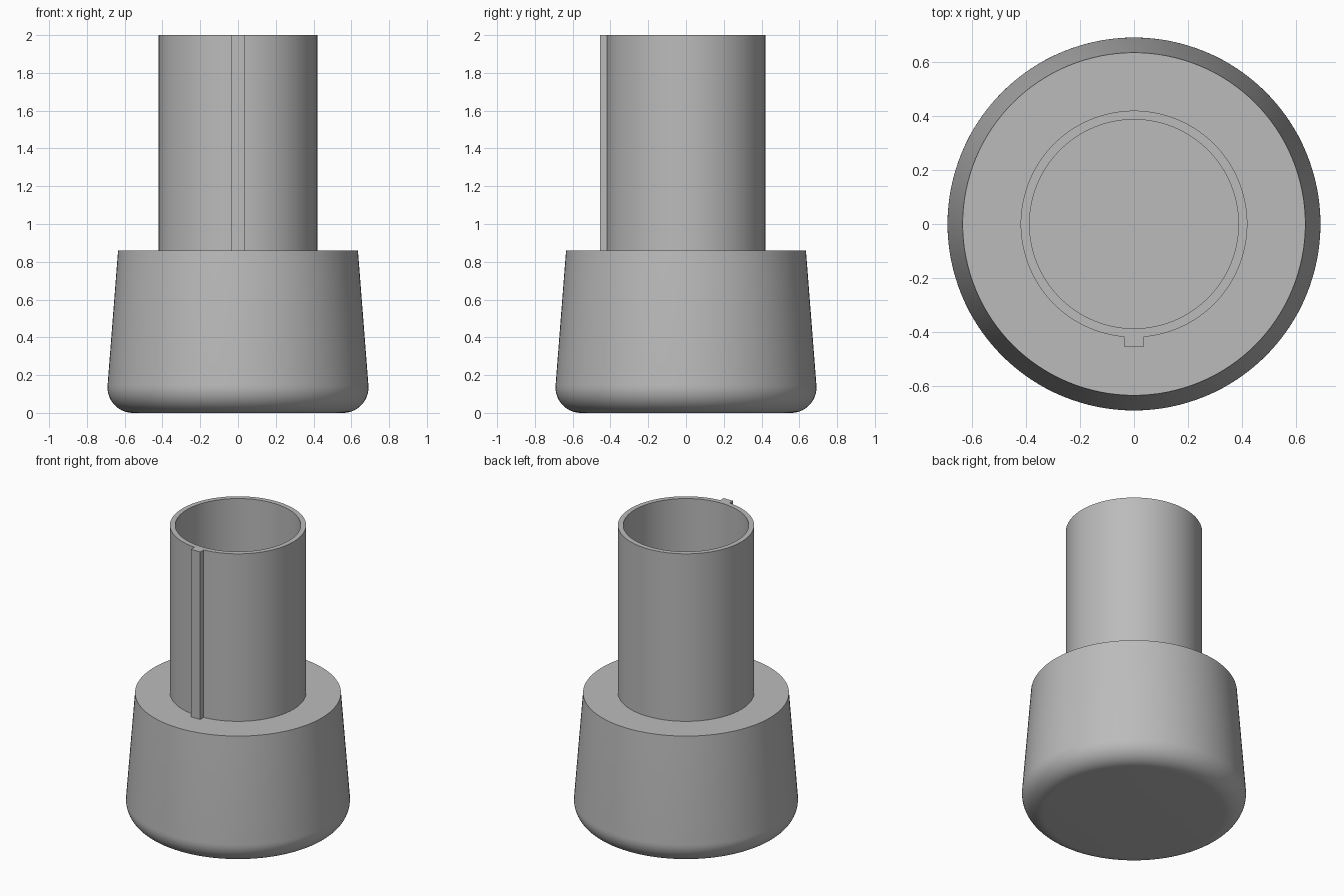
import bpy
import bmesh
from math import sin, cos, pi, radians

SEGMENTS = 128
FLOOR = 0.86    # top of the base, also the floor of the tube
TOP = 2.0

cube = bpy.data.objects.get("Cube")
if cube:
    bpy.data.objects.remove(cube, do_unlink=True)

# Single grey plastic
grey = bpy.data.materials.new("grey_plastic")
grey.use_nodes = True
colour = (0.5, 0.5, 0.5, 1.0)
grey.diffuse_color = colour
grey.node_tree.nodes["Principled BSDF"].inputs["Base Color"].default_value = colour


def finish(name, bm):
    bmesh.ops.recalc_face_normals(bm, faces=bm.faces)
    mesh = bpy.data.meshes.new(name)
    bm.to_mesh(mesh)
    bm.free()
    mesh.materials.append(grey)
    obj = bpy.data.objects.new(name, mesh)
    bpy.context.collection.objects.link(obj)
    bpy.ops.object.select_all(action='DESELECT')
    obj.select_set(True)
    bpy.context.view_layer.objects.active = obj
    bpy.ops.object.shade_smooth_by_angle(angle=radians(30))
    return obj


def lathe(name, profile):
    """Revolve (radius, z) points and cap both ends with flat discs."""
    bm = bmesh.new()
    rings = [[bm.verts.new((r * cos(2 * pi * i / SEGMENTS), r * sin(2 * pi * i / SEGMENTS), z))
              for i in range(SEGMENTS)] for r, z in profile]
    for a, b in zip(rings, rings[1:]):
        for i in range(SEGMENTS):
            j = (i + 1) % SEGMENTS
            bm.faces.new((a[i], a[j], b[j], b[i]))
    bm.faces.new(rings[0][::-1])
    bm.faces.new(rings[-1])
    return finish(name, bm)


# Tapered base with rounded foot, rising into an open tube
fillet, steps = 0.135, 14
foot = []
for k in range(steps + 1):
    a = radians(-90 + 94.4 * k / steps)
    foot.append((0.556 + fillet * cos(a), fillet + fillet * sin(a)))
lathe("base_and_tube", foot + [(0.635, FLOOR), (0.42, FLOOR), (0.42, TOP),
                               (0.387, TOP), (0.387, FLOOR)])

# Locating rib down the front of the tube
half, front, back = 0.035, -0.456, -0.416
bm = bmesh.new()
bmesh.ops.create_cube(bm, size=1)
for v in bm.verts:
    v.co.x *= 2 * half
    v.co.y = front if v.co.y < 0 else back
    v.co.z = FLOOR if v.co.z < 0 else TOP
finish("locating_rib", bm)
